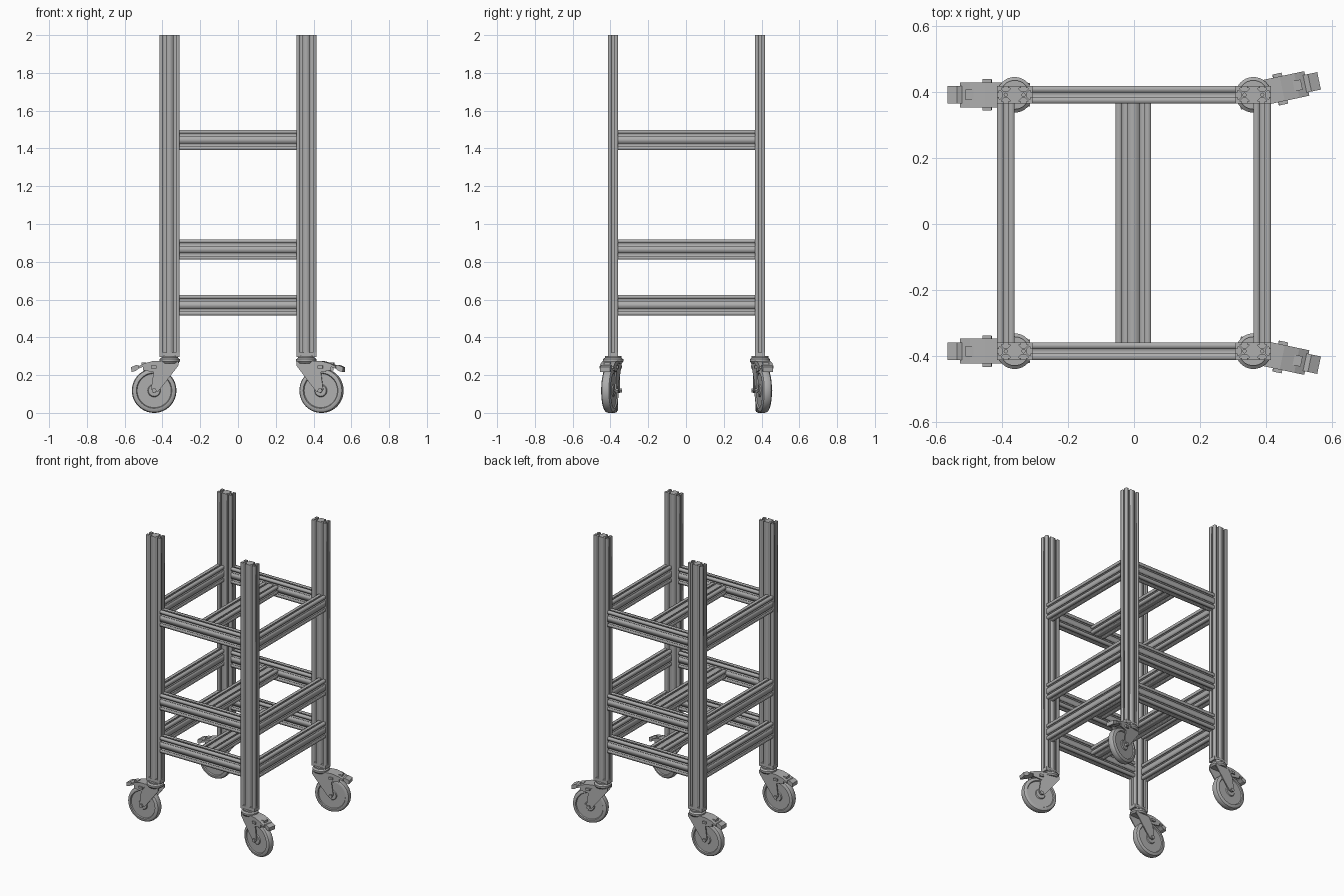
import bpy, bmesh, math
from mathutils import Matrix, Vector

cube = bpy.data.objects.get("Cube")
if cube:
    bpy.data.objects.remove(cube)

grey = bpy.data.materials.new("aluminium_grey")
grey.use_nodes = True
grey.diffuse_color = (0.42, 0.42, 0.42, 1)
grey.node_tree.nodes["Principled BSDF"].inputs["Base Color"].default_value = grey.diffuse_color

X, Y, Z = Vector((1, 0, 0)), Vector((0, 1, 0)), Vector((0, 0, 1))
CELL = 0.0268            # half of one square cell; a bar is two cells wide
YC = 0.003               # frame centre in depth
POST_X, POST_Y = 0.362, 0.389


def add_object(name, mesh, matrix):
    obj = bpy.data.objects.new(name, mesh)
    bpy.context.scene.collection.objects.link(obj)
    obj.matrix_world = matrix
    mesh.materials.clear()
    mesh.materials.append(grey)
    return obj


# --- Slotted bars -------------------------------------------------------
SLOT = [(-0.007, 0), (-0.007, 0.006), (-0.013, 0.006), (-0.013, 0.010), (-0.006, 0.017)]
SLOT += [(-t, d) for t, d in reversed(SLOT)]


def bar_outline():
    """Walk round the rectangle, cutting a T slot into each cell face."""
    pts = []
    faces = [((-CELL, -CELL), (1, 0)), ((CELL, -CELL), (1, 0)), ((2 * CELL, 0), (0, 1)),
             ((CELL, CELL), (-1, 0)), ((-CELL, CELL), (-1, 0)), ((-2 * CELL, 0), (0, -1))]
    corners = {0: (-2 * CELL, -CELL), 2: (2 * CELL, -CELL),
               3: (2 * CELL, CELL), 5: (-2 * CELL, CELL)}
    for i, ((cx, cy), (tx, ty)) in enumerate(faces):
        if i in corners:
            pts.append(corners[i])
        pts += [(cx + t * tx - d * ty, cy + t * ty + d * tx) for t, d in SLOT]
    return pts


def bore(cx, r=0.005, n=12):
    return [(cx + r * math.cos(2 * math.pi * k / n), r * math.sin(2 * math.pi * k / n))
            for k in range(n)]


def bar(name, centre, length, wide, along):
    curve = bpy.data.curves.new(name, "CURVE")
    curve.dimensions = "2D"
    curve.fill_mode = "BOTH"
    curve.extrude = length / 2
    for pts in (bar_outline(), bore(-CELL), bore(CELL)):
        spline = curve.splines.new("POLY")
        spline.points.add(len(pts) - 1)
        for p, (px, py) in zip(spline.points, pts):
            p.co = (px, py, 0, 1)
        spline.use_cyclic_u = True
    temp = bpy.data.objects.new(name + "_outline", curve)
    bpy.context.scene.collection.objects.link(temp)
    bpy.context.view_layer.update()
    graph = bpy.context.evaluated_depsgraph_get()
    mesh = bpy.data.meshes.new_from_object(temp.evaluated_get(graph))
    bpy.data.objects.remove(temp)
    thin = along.cross(wide)
    rot = Matrix((wide, thin, along)).transposed().to_4x4()
    return add_object(name, mesh, Matrix.Translation(centre) @ rot)


# --- Solid helpers ------------------------------------------------------
def finish(name, bm, matrix, smooth=False):
    bmesh.ops.recalc_face_normals(bm, faces=bm.faces)
    mesh = bpy.data.meshes.new(name)
    bm.to_mesh(mesh)
    bm.free()
    obj = add_object(name, mesh, matrix)
    if smooth:
        bpy.ops.object.select_all(action="DESELECT")
        obj.select_set(True)
        bpy.context.view_layer.objects.active = obj
        bpy.ops.object.shade_smooth_by_angle(angle=math.radians(35))
    return obj


def prism(name, pts, y0, y1, matrix):
    """Extrude a side outline (x, z) between two depths."""
    bm = bmesh.new()
    face = bm.faces.new([bm.verts.new((x, y0, z)) for x, z in pts])
    out = bmesh.ops.extrude_face_region(bm, geom=[face])
    moved = [v for v in out["geom"] if isinstance(v, bmesh.types.BMVert)]
    bmesh.ops.translate(bm, verts=moved, vec=(0, y1 - y0, 0))
    return finish(name, bm, matrix)


def box(name, x0, x1, y0, y1, z0, z1, matrix):
    return prism(name, [(x0, z0), (x1, z0), (x1, z1), (x0, z1)], y0, y1, matrix)


def lathe(name, profile, matrix, steps=48):
    """Spin (radius, height) pairs about local z."""
    bm = bmesh.new()
    verts = [bm.verts.new((r, 0, h)) for r, h in profile]
    edges = [bm.edges.new(pair) for pair in zip(verts, verts[1:])]
    bmesh.ops.spin(bm, geom=verts + edges, cent=(0, 0, 0), axis=(0, 0, 1),
                   angle=2 * math.pi, steps=steps)
    bmesh.ops.remove_doubles(bm, verts=bm.verts, dist=1e-5)
    return finish(name, bm, matrix, smooth=True)


# --- Casters, built rolling towards local +x ----------------------------
FORK = [(-0.046, 0.272), (0.06, 0.272), (0.085, 0.22), (0.098, 0.125),
        (0.085, 0.106), (0.062, 0.112), (0.035, 0.145), (-0.046, 0.25)]
BRAKE = [(0.02, 0.276), (0.09, 0.274), (0.135, 0.262), (0.166, 0.246),
         (0.166, 0.234), (0.13, 0.248), (0.09, 0.26), (0.02, 0.262)]
PEDAL = [(0.15, 0.246), (0.175, 0.254), (0.204, 0.242), (0.202, 0.216), (0.18, 0.222)]


def caster(tag, place):
    lathe(tag + "_swivel", [(0, 0.262), (0.046, 0.262), (0.054, 0.272), (0.054, 0.284),
                            (0.044, 0.292), (0.044, 0.3), (0, 0.3)], place, 32)
    axle = place @ Matrix.Translation((0.082, 0, 0.118)) @ Matrix.Rotation(math.pi / 2, 4, "X")
    half = [(0, 0.024), (0.03, 0.024), (0.034, 0.018), (0.09, 0.018), (0.094, 0.025),
            (0.104, 0.025), (0.114, 0.019), (0.118, 0.008)]
    lathe(tag + "_wheel", half + [(r, -h) for r, h in reversed(half)], axle)
    lathe(tag + "_axle", [(0, -0.046), (0.013, -0.046), (0.013, -0.036), (0.007, -0.036),
                          (0.007, 0.036), (0.013, 0.036), (0.013, 0.046), (0, 0.046)], axle, 6)
    for side, s in (("a", 1), ("b", -1)):
        prism(f"{tag}_fork_{side}", FORK, s * 0.029, s * 0.036, place)
        prism(f"{tag}_brake_cheek_{side}",
              [(0.05, 0.268), (0.09, 0.268), (0.14, 0.255), (0.14, 0.225), (0.08, 0.215)],
              s * 0.03, s * 0.038, place)
        box(f"{tag}_brake_pin_{side}", 0.07, 0.098, s * 0.036, s * 0.048, 0.235, 0.25, place)
    prism(tag + "_brake_cover", BRAKE, -0.038, 0.038, place)
    prism(tag + "_brake_pedal", PEDAL, -0.027, 0.027, place)
    box(tag + "_brake_latch", 0.125, 0.15, -0.016, 0.016, 0.245, 0.268, place)


# --- Posts with feet and casters ----------------------------------------
for depth, sy in (("front", -1), ("back", 1)):
    for hand, sx in (("left", 1), ("right", -1)):
        tag = f"{depth}_{hand}"
        x, y = sx * POST_X, sy * POST_Y + YC
        bar(tag + "_post", (x, y, 1.16), 1.68, X, Z)
        foot = Matrix.Translation((x, y, 0))
        box(tag + "_foot", -2 * CELL, 2 * CELL, -CELL, CELL, 0.297, 0.322, foot)
        turn = math.radians(12 * sy) if sx > 0 else math.pi
        caster(tag + "_caster", foot @ Matrix.Rotation(turn, 4, "Z"))

# --- Three levels of rails ----------------------------------------------
rail_x = 2 * (POST_X - 2 * CELL)
rail_y = 2 * (POST_Y - CELL)
for level, z in (("lower", 0.57), ("middle", 0.865), ("upper", 1.445)):
    for depth, sy in (("front", -1), ("back", 1)):
        bar(f"{level}_{depth}_rail", (0, sy * POST_Y + YC, z), rail_x, Z, X)
    for hand, sx in (("left", 1), ("right", -1)):
        bar(f"{level}_{hand}_rail", (sx * (POST_X + CELL), YC, z), rail_y, Z, Y)
    bar(f"{level}_cross_beam", (-0.002, YC, z), rail_y, X, Y)
